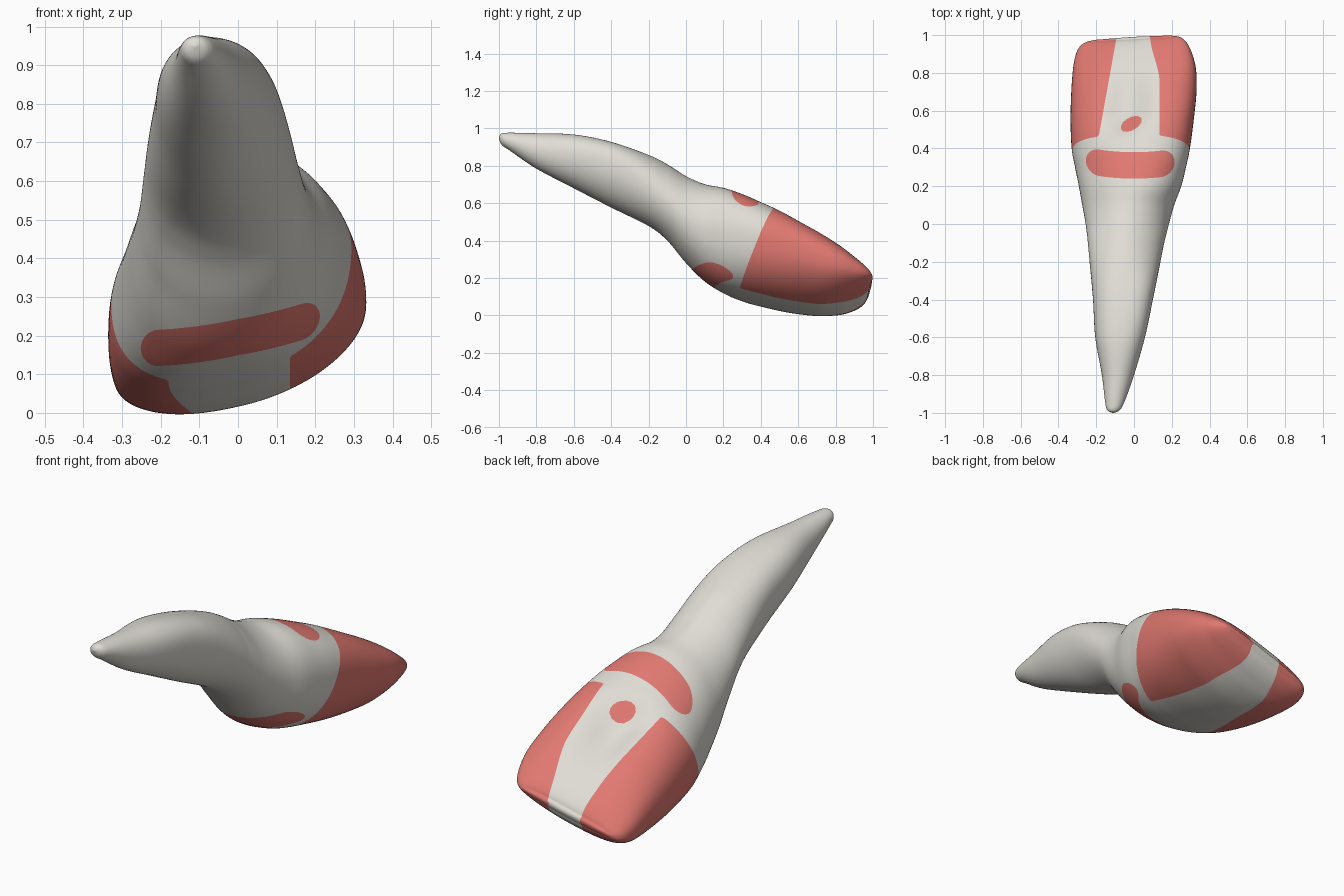
import bpy, bmesh, math

if "Cube" in bpy.data.objects:
    bpy.data.objects.remove(bpy.data.objects["Cube"])

SIDES, STEPS = 128, 10

# stations along the tooth: y, left x, right x, bottom z, top z
STATIONS = [
    (-1.00, -.115, -.105, .945, .955),
    (-.985, -.142, -.075, .912, .973),
    (-.94, -.153, -.050, .880, .977),
    (-.80, -.170, .000, .785, .974),
    (-.60, -.205, .058, .680, .967),
    (-.40, -.217, .100, .577, .927),
    (-.20, -.235, .140, .478, .858),
    (-.10, -.244, .160, .400, .808),
    (.00, -.256, .185, .280, .745),
    (.10, -.274, .213, .182, .702),
    (.20, -.292, .250, .122, .682),
    (.30, -.312, .275, .082, .648),
    (.40, -.330, .296, .055, .603),
    (.55, -.336, .316, .022, .530),
    (.70, -.332, .331, .004, .447),
    (.82, -.323, .328, .010, .368),
    (.90, -.310, .305, .030, .302),
    (.95, -.290, .276, .054, .256),
    (.977, -.255, .240, .082, .224),
    (.987, -.205, .185, .120, .190),
]


def smooth(lo, hi, v):
    t = max(0, min(1, (v - lo) / (hi - lo)))
    return t * t * (3 - 2 * t)


def spline(rows, i, t):
    p = [rows[max(0, min(len(rows) - 1, i + k))] for k in (-1, 0, 1, 2)]
    return [.5 * (2 * b + (c - a) * t + (2 * a - 5 * b + 4 * c - d) * t * t
                  + (3 * b - a - 3 * c + d) * t ** 3) for a, b, c, d in zip(*p)]


def section(y, x0, x1, z0, z1):
    """Rolled cross-section, full on the root, pinched at the neck, hollow behind the crown."""
    cx, a, h = (x0 + x1) / 2, (x1 - x0) / 2, (z1 - z0) / 2
    crown = smooth(-.08, .38, y)
    root = smooth(-.85, -.45, y) * (1 - smooth(-.4, -.1, y))
    neck = smooth(-.3, -.05, y) * (1 - smooth(0, .25, y))
    roll = .08 * root + .22 * crown + .04 * smooth(.7, .9, y)
    mid = (z0 + z1) / 2 + .12 * h * root
    up, low = [math.sqrt(max(d * d - (roll * a) ** 2, (d * .35) ** 2))
               for d in (z1 - mid, mid - z0)]
    n_up = 2.05 + .45 * root - .2 * neck + .35 * smooth(.25, .6, y)
    n_low = 2.05 - .05 * root + .45 * smooth(0, .25, y)
    pts = []
    for k in range(SIDES):
        ang = 2 * math.pi * k / SIDES
        c, s = math.cos(ang), math.sin(ang)
        n = n_up if s > 0 else n_low - (.4 if c > 0 else .1) * smooth(.35, .7, y)
        dx = a * math.copysign(abs(c) ** (2 / n), c)
        z = mid + roll * dx + (up if s > 0 else low) * math.copysign(abs(s) ** (2 / n), s)
        if s > 0:
            depth = .07 * smooth(.45, .6, y - .3 * dx) * (1 - smooth(.6, .97, y) * .97)
            z -= depth * s * math.exp(-((dx + .03) / .12) ** 2)
        skew = .06 * (cx + dx) * smooth(.8, 1, y)
        pts.append((cx + dx, y + skew, z))
    return pts


def capsule(u, v, u0, u1, v0, r):
    return r - math.hypot(u - max(u0, min(u1, u)), v - v0)


def mark(c, n):
    """Positive inside the coloured zones, negative outside."""
    x, y, z = c
    w = z - .22 * x                      # height with the roll removed
    sag = .015 * (1 - (x / .19) ** 2)
    best = -1
    if n.z > 0:
        # band behind the crown neck and the small central spot
        best = capsule(x, y + sag, -.185, .145, .325, .07)
        u, v = (x + .015) * .87 + (y - .53) * .5, (y - .53) * .87 - (x + .015) * .5
        best = max(best, .035 * (1 - math.hypot(u / .062, v / .034)))
        f = (y - .5) / .5
        left, right = -.18 + .09 * f, .135 - .05 * smooth(.5, 1, f)
    else:
        # band at the front of the neck
        if y < .34:
            best = capsule(x, w + sag + .05 * max(x, 0), -.205, .165, .211, .047)
        left = -.18 + .06 * smooth(.3, .7, y) + .03 * smooth(.8, 1, y)
        right = .135 - .05 * smooth(.75, 1, y)
    # side panels of the crown
    return max(best, min(max(left - x, x - right), y - .29 - .42 * (w - .12)))


def material(name, rgb):
    m = bpy.data.materials.new(name)
    m.diffuse_color = (*rgb, 1)
    m.use_nodes = True
    m.node_tree.nodes["Principled BSDF"].inputs["Base Color"].default_value = m.diffuse_color
    return m


# tooth body: root and crown lofted through the stations
bm = bmesh.new()
rings = [spline(STATIONS, i, j / STEPS)
         for i in range(len(STATIONS) - 1) for j in range(STEPS)]
rings.append(STATIONS[-1])
rings = [[bm.verts.new(p) for p in section(*r)] for r in rings]
for r0, r1 in zip(rings, rings[1:]):
    for k in range(SIDES):
        n = (k + 1) % SIDES
        bm.faces.new((r0[k], r0[n], r1[n], r1[k]))

# rounded closing of both ends
for ring, push in ((rings[0], -.001), (rings[-1], .004)):
    mid = sum((v.co for v in ring), ring[0].co * 0) / SIDES
    tip = bm.verts.new((mid.x, mid.y + push, mid.z))
    for k in range(SIDES):
        bm.faces.new((ring[k], ring[(k + 1) % SIDES], tip))
bmesh.ops.recalc_face_normals(bm, faces=bm.faces)
bm.normal_update()

# cut clean outlines of the coloured zones into the surface
value = {v: mark(v.co, v.normal) for v in bm.verts}
cuts = []
for e in list(bm.edges):
    a, b = e.verts
    if value[a] * value[b] < 0:
        t = value[a] / (value[a] - value[b])
        cuts.append(bmesh.utils.edge_split(e, a, max(.03, min(.97, t)))[1])
bmesh.ops.connect_verts(bm, verts=cuts)
bm.normal_update()

# colour the zones
for f in bm.faces:
    f.smooth = True
    total = sum(value.get(v, 0) for v in f.verts)
    f.material_index = int(total > 0)

mesh = bpy.data.meshes.new("tooth")
bm.to_mesh(mesh)
bm.free()
mesh.materials.append(material("ivory", (.74, .72, .665)))
mesh.materials.append(material("coral_red", (.75, .19, .165)))
tooth = bpy.data.objects.new("tooth", mesh)
bpy.context.collection.objects.link(tooth)
